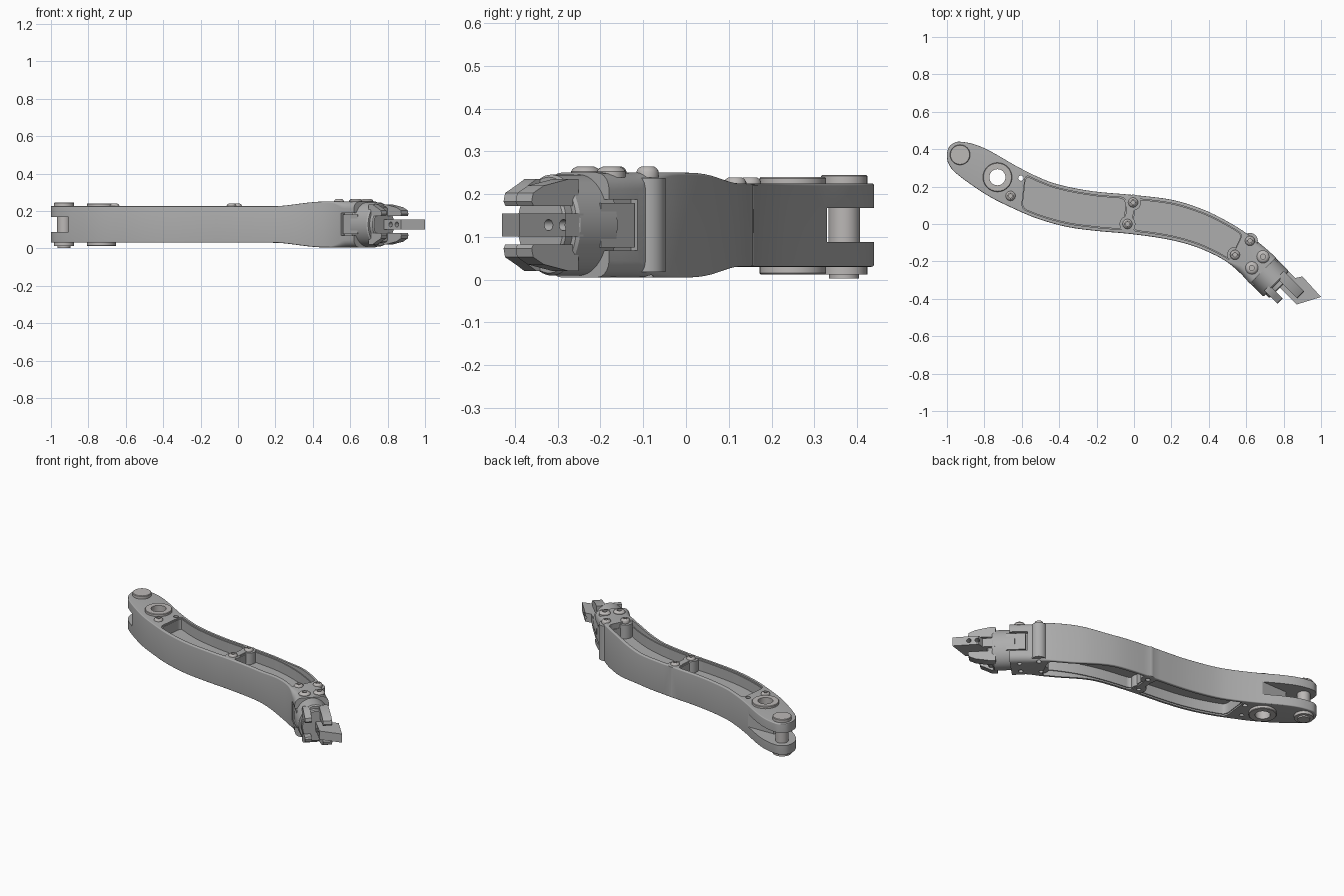
import bpy, bmesh, math
from mathutils import Matrix, Vector

if "Cube" in bpy.data.objects:
    bpy.data.objects.remove(bpy.data.objects["Cube"])

MID = 0.1275  # height of the arm's centre plane


def material(name, rgb):
    m = bpy.data.materials.new(name)
    m.use_nodes = True
    m.diffuse_color = (*rgb, 1)
    m.node_tree.nodes["Principled BSDF"].inputs["Base Color"].default_value = (*rgb, 1)
    return m


steel = material("cast grey", (0.42, 0.42, 0.42))
bright = material("light steel", (0.5, 0.48, 0.47))


def finish(name, bm, mat=steel, matrix=None):
    bmesh.ops.remove_doubles(bm, verts=bm.verts, dist=1e-5)
    bmesh.ops.recalc_face_normals(bm, faces=bm.faces)
    mesh = bpy.data.meshes.new(name)
    bm.to_mesh(mesh)
    bm.free()
    mesh.transform(matrix or Matrix())
    mesh.materials.append(mat)
    ob = bpy.data.objects.new(name, mesh)
    bpy.context.collection.objects.link(ob)
    return ob


def prism(name, pts, z0, z1, matrix=None, corner=0, mat=steel):
    bm = bmesh.new()
    base = bm.faces.new([bm.verts.new((x, y, z0)) for x, y in pts])
    ext = bmesh.ops.extrude_face_region(bm, geom=[base])["geom"]
    bmesh.ops.translate(bm, vec=(0, 0, z1 - z0),
                        verts=[g for g in ext if isinstance(g, bmesh.types.BMVert)])
    bmesh.ops.recalc_face_normals(bm, faces=bm.faces)
    if corner:
        sharp = [e for e in bm.edges if abs(e.verts[0].co.z - e.verts[1].co.z) > 0.01
                 and e.calc_face_angle(0) > 0.8]
        bmesh.ops.bevel(bm, geom=sharp, offset=corner, segments=4, profile=0.5, affect="EDGES")
    return finish(name, bm, mat, matrix)


def lathe(name, profile, matrix, mat=steel, seg=40):
    bm = bmesh.new()
    rings = [[bm.verts.new((r * math.cos(math.tau * i / seg), r * math.sin(math.tau * i / seg), z))
              for i in range(seg)] for r, z in profile]
    for a, b in zip(rings, rings[1:]):
        for i in range(seg):
            j = (i + 1) % seg
            bm.faces.new((a[i], a[j], b[j], b[i]))
    return finish(name, bm, mat, matrix)


def cylinder(name, r, z0, z1, matrix, mat=steel):
    return lathe(name, [(0, z0), (r, z0), (r, z1), (0, z1)], matrix, mat)


def at(x, y, z=0):
    return Matrix.Translation((x, y, z))


def boolean(ob, tools, operation="DIFFERENCE"):
    bpy.context.view_layer.objects.active = ob
    for tool in tools:
        tool.hide_render = True
        mod = ob.modifiers.new("cut", "BOOLEAN")
        mod.operation, mod.solver, mod.object = operation, "EXACT", tool
        bpy.ops.object.modifier_apply(modifier=mod.name)
        bpy.data.objects.remove(tool)


# Back and front edges of the arm, seen from above, fork end first
RAILS = [(-1, .38, -1, .36), (-.99, .41, -.995, .33), (-.965, .432, -.975, .295),
         (-.93, .44, -.94, .262), (-.85, .425, -.87, .21), (-.76, .385, -.77, .145),
         (-.63, .31, -.66, .09), (-.51, .25, -.52, .03), (-.4, .21, -.36, -.015),
         (-.22, .175, -.2, -.037), (0, .155, -.02, -.053), (.2, .13, .17, -.08),
         (.35, .085, .31, -.115), (.46, .035, .42, -.16), (.58, -.035, .5, -.205),
         (.68, -.11, .57, -.265), (.76, -.18, .62, -.32)]
LAST = len(RAILS) - 1


def rail(u):
    # Smooth interpolation along both edges
    i = min(int(u), LAST - 1)
    t = u - i
    a, b, c, d = (Vector(RAILS[min(max(k, 0), LAST)]) for k in range(i - 1, i + 3))
    p = b + (c - a) * t / 2 + (a * 2 - b * 5 + c * 4 - d) * t * t / 2 + (b * 3 - a - c * 3 + d) * t ** 3 / 2
    return p.xy, Vector((p[2], p[3]))


def smooth(a, b, x):
    t = min(max((x - a) / (b - a), 0), 1)
    return t * t * (3 - 2 * t)


# Arm body: rounded rectangle lofted along the rails
bm = bmesh.new()
rings = []
for s in range(LAST * 4 + 1):
    u = s / 4
    back, front = rail(u)
    mid, half = (back + front) / 2, (back - front) / 2
    w = half.length
    h = 0.0975 + 0.025 * smooth(0.2, 0.48, mid.x)
    r = min(0.006 + 0.07 * smooth(LAST - 2.2, LAST, u), w * 0.4)
    ring = []
    for q, (sy, sz) in enumerate([(1, 1), (-1, 1), (-1, -1), (1, -1)]):
        for k in range(6):
            a = (q + k / 5) * math.pi / 2
            across = sy * (w - r) + r * math.cos(a)
            p = mid + half / w * across
            ring.append(bm.verts.new((p.x, p.y, MID + sz * (h - r) + r * math.sin(a))))
    rings.append(ring)
for a, b in zip(rings, rings[1:]):
    for i in range(len(a)):
        j = (i + 1) % len(a)
        bm.faces.new((a[i], a[j], b[j], b[i]))
bm.faces.new(rings[0])
bm.faces.new(rings[-1])
arm = finish("arm_body", bm)


# Long pockets on both faces, leaving a web in the middle
def pocket(u0, u1, edge, z0, z1):
    pts = [rail(u0 + (u1 - u0) * k / 24) for k in range(25)]
    outline = [b.lerp(f, edge) for b, f in pts] + [f.lerp(b, edge) for b, f in reversed(pts)]
    return prism("pocket_cutter", outline, z0, z1, corner=0.03)


cutters = []
for u0, u1 in [(6.45, 9.8), (10.06, 14.05)]:
    for depth, edge, grow in [(0.024, 0.115, 0), (0.088, 0.085, 0.03)]:
        cutters.append(pocket(u0 - grow, u1 + grow, edge, MID + depth, 0.4))
        cutters.append(pocket(u0 - grow, u1 + grow, edge, -0.2, MID - depth))
boolean(arm, cutters)

# Bosses under the bolts
SMALL_BOLTS = [(-.66, .15), (-.005, .115), (-.035, 0), (.62, -.09), (.54, -.165)]
LARGE_BOLTS = [(.69, -.175), (.63, -.235)]
boolean(arm, [cylinder("boss", 0.042, MID - 0.095, MID + 0.096, at(x, y)) for x, y in SMALL_BOLTS[:3]]
        + [cylinder("boss", 0.042, MID - 0.11, MID + 0.11, at(x, y)) for x, y in SMALL_BOLTS[3:]], "UNION")

# Fork slot, bearing bore, small hole and bolt holes underneath
PIN, BEARING = (-.93, .37), (-.73, .25)
slot = [(-1.2, .2), (-.905, .235), (-.84, .325), (-.64, .33), (-.64, .6), (-1.2, .6)]
boolean(arm, [prism("slot_cutter", slot, 0.088, 0.168),
              cylinder("bore_cutter", 0.06, -0.1, 0.4, at(*BEARING)),
              cylinder("hole_cutter", 0.014, -0.1, 0.4, at(-.605, .245))]
        + [cylinder("hole_cutter", 0.013, -0.1, 0.06, at(x, y)) for x, y in SMALL_BOLTS + LARGE_BOLTS])

# Frame of the coupling end: x along the axis, y towards the back
END = at(.69, -.25, MID) @ Matrix.Rotation(-math.pi / 4, 4, "Z")
ALONG = END @ Matrix.Rotation(math.pi / 2, 4, "Y")
FIN = END @ Matrix.Rotation(math.pi / 2, 4, "X")


def block(name, x0, x1, y0, y1, h):
    return prism(name, [(x0, y0), (x1, y0), (x1, y1), (x0, y1)], -h, h, END)


# Side notches with the collar tabs that sit in them
for side, label in [(1, "back"), (-1, "front")]:
    boolean(arm, [block("notch_cutter", -.1, .05, side * .072, side * .2, .06)])
    block(label + "_collar_tab", -.09, .02, side * .06, side * .093, .052)

# Collar and its core, slightly oval
OVAL = ALONG @ Matrix.Diagonal((1, .82, 1, 1))
lathe("collar", [(0, -.03), (.118, -.03), (.118, .092), (.112, .1), (0, .1)], OVAL, seg=64)
lathe("collar_core", [(0, .09), (.098, .09), (.098, .122), (.092, .128), (0, .128)], OVAL, seg=64)

# Coupling fingers, mirrored above and below the blade
for n0, n1, tip in [(-.07, -.03, .18), (.025, .078, .235)]:
    for up, label in [(1, "upper"), (-1, "lower")]:
        side = [(.08, .045), (tip - .006, .045), (tip, .055), (tip - .005, .075),
                (tip - .04, .092), (.11, .108), (.08, .108)]
        prism(label + "_finger", [(x, z * up) for x, z in side], -n1, -n0, FIN)

# Central blade with two cross holes
blade = prism("coupling_blade", [(.08, 0), (.255, 0), (.318, .12), (.17, .127), (.15, .095), (.08, .095)],
              -.027, .027, END)
boolean(blade, [cylinder("hole_cutter", .013, -.3, .3, FIN @ at(x, 0)) for x in (.178, .225)])

# Fork pin with heads
lathe("fork_pin", [(0, .003), (.035, .003), (.035, .012), (.054, .012), (.054, .03), (.037, .03),
                   (.037, .22), (.054, .22), (.054, .242), (.051, .245), (0, .245)], at(*PIN), bright)

# Bearing bush with an open bore
bush = [(.043, .012), (.075, .012), (.078, .015), (.078, .032), (.06, .032), (.06, .222),
        (.078, .222), (.078, .237), (.075, .24), (.043, .24)]
lathe("bearing_bush", bush + bush[:1], at(*BEARING), bright)

# Domed bolts with a socket
for i, (x, y) in enumerate(SMALL_BOLTS + LARGE_BOLTS):
    r = 0.034 if (x, y) in LARGE_BOLTS else 0.026
    top = MID + 0.0965 + 0.025 * smooth(0.2, 0.48, x)
    lathe("bolt_%d" % (i + 1), [(0, -.01), (r, -.01), (r, .004), (r * .85, .011), (r * .6, .015),
                                (r * .4, .015), (r * .4, .005), (0, .005)], at(x, y, top), bright, 24)

# Smooth shading with crisp edges
bpy.ops.object.select_all(action="DESELECT")
for ob in bpy.context.collection.objects:
    if ob.type == "MESH":
        ob.select_set(True)
        bpy.context.view_layer.objects.active = ob
bpy.ops.object.shade_smooth_by_angle(angle=math.radians(30))
